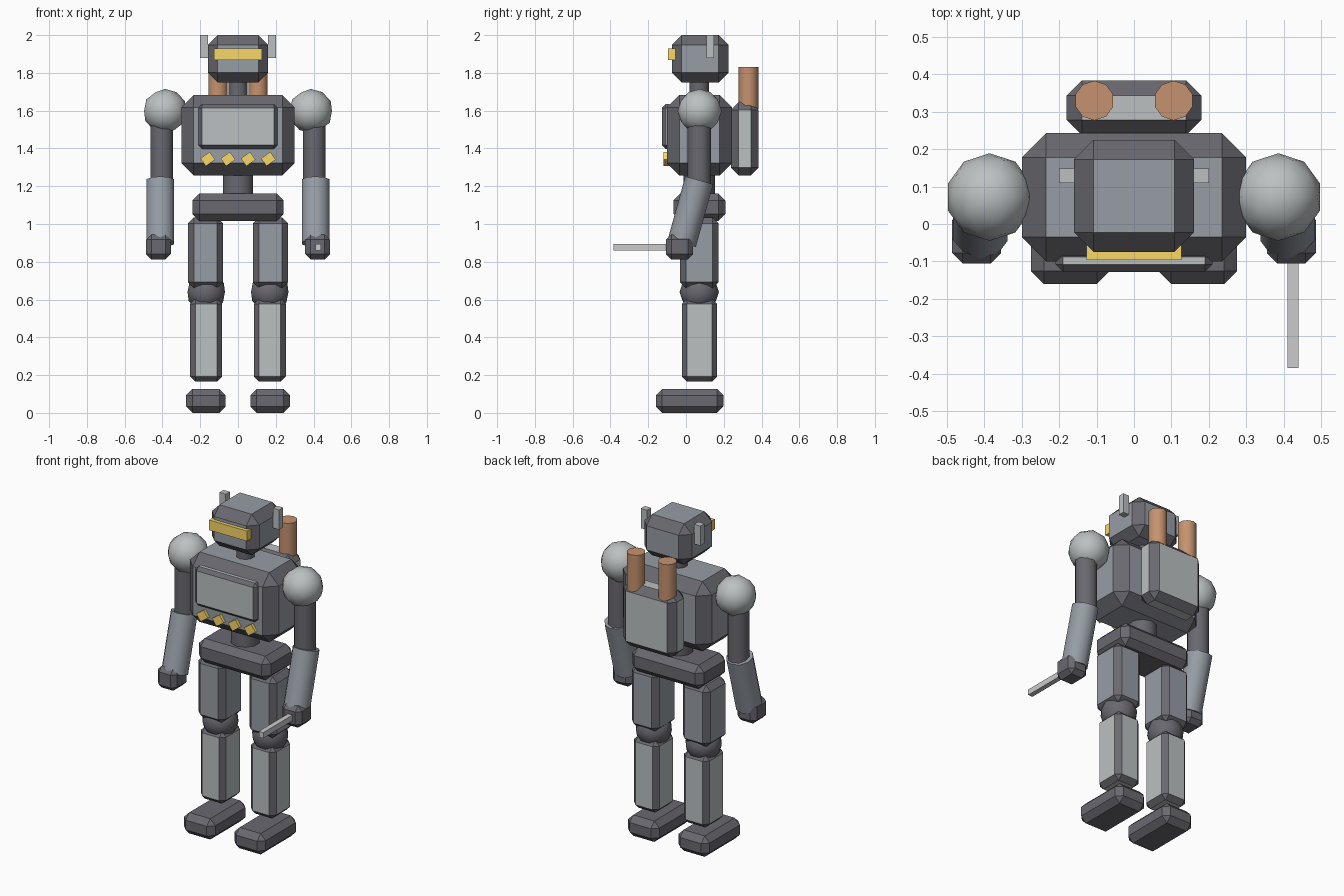
import bpy, math

if "Cube" in bpy.data.objects:
    bpy.data.objects.remove(bpy.data.objects["Cube"])

def material(name, rgb):
    m = bpy.data.materials.new(name)
    m.diffuse_color = (*rgb, 1)
    m.use_nodes = True
    m.node_tree.nodes["Principled BSDF"].inputs["Base Color"].default_value = m.diffuse_color
    return m

YELLOW = material("yellow", (0.95, 0.68, 0.14))
COPPER = material("copper", (0.56, 0.29, 0.16))
DARK = material("dark_metal", (0.14, 0.138, 0.16))
BLUE = material("blue_grey", (0.31, 0.34, 0.38))
LIGHT = material("light_grey", (0.50, 0.53, 0.535))
PALE = material("pale_steel", (0.76, 0.76, 0.78))

def finish(name, mat, smooth=True):
    ob = bpy.context.object
    ob.name = ob.data.name = name
    ob.data.materials.append(mat)
    if smooth:
        bpy.ops.object.shade_smooth_by_angle(angle=math.radians(40))
    return ob

def box(name, x, y, z, mat, chamfer=0, rot=(0, 0, 0)):
    """Box from (min, max) extents on each axis, with dark chamfered edges."""
    ext = (x, y, z)
    bpy.ops.mesh.primitive_cube_add(size=1, location=[(a + b) / 2 for a, b in ext])
    ob = bpy.context.object
    ob.scale = [b - a for a, b in ext]
    bpy.ops.object.transform_apply(location=False, rotation=False, scale=True)
    ob.rotation_euler = rot
    finish(name, mat, smooth=False)
    if chamfer:
        ob.data.materials.append(DARK)
        bev = ob.modifiers.new("chamfer", 'BEVEL')
        bev.width, bev.segments, bev.limit_method = chamfer, 1, 'NONE'
        bev.material = 1
        bpy.ops.object.modifier_apply(modifier="chamfer")
    return ob

def rod(name, loc, r, length, mat, tilt=0, sides=10):
    bpy.ops.mesh.primitive_cylinder_add(vertices=sides, radius=r, depth=length,
                                        location=loc, rotation=(tilt, 0, 0))
    return finish(name, mat)

def ball(name, loc, r, mat):
    bpy.ops.mesh.primitive_ico_sphere_add(subdivisions=2, radius=r, location=loc)
    return finish(name, mat)

def span(c, half):
    return (c - half, c + half)

# Head and neck
box("head", (-0.16, 0.16), (-0.075, 0.225), (1.75, 2.0), BLUE, 0.052)
box("visor", (-0.127, 0.127), (-0.096, -0.04), (1.868, 1.93), YELLOW)
rod("neck", (0, 0.07, 1.69), 0.052, 0.22, DARK)

# Torso, chest panel and pelvis
box("torso", (-0.30, 0.30), (-0.10, 0.243), (1.257, 1.683), BLUE, 0.065)
box("chest_panel", (-0.21, 0.21), (-0.128, -0.068), (1.397, 1.635), LIGHT, 0.02)
for i in range(4):
    x = -0.16 + i * 0.107
    box("chest_light", span(x, 0.03), (-0.118, -0.08), span(1.344, 0.025),
        YELLOW, rot=(0, math.radians(-35), 0))
rod("waist", (0, 0.07, 1.21), 0.083, 0.2, DARK)
box("pelvis", (-0.242, 0.242), (-0.066, 0.208), (1.017, 1.162), DARK, 0.037)

# Backpack
box("backpack", (-0.18, 0.18), (0.237, 0.384), (1.257, 1.645), LIGHT, 0.041)

for side, s in (("left", -1), ("right", 1)):
    box(side + "_antenna", span(s * 0.18, 0.021), (0.109, 0.148), (1.88, 2.0), LIGHT)
    rod(side + "_exhaust", (s * 0.106, 0.33, 1.72), 0.053, 0.225, COPPER)

    # Arms
    ball(side + "_shoulder", (s * 0.386, 0.072, 1.598), 0.117, LIGHT)
    rod(side + "_upper_arm", (s * 0.404, 0.07, 1.40), 0.063, 0.40, DARK)
    rod(side + "_forearm", (s * 0.411, 0.024, 1.065), 0.077, 0.345, BLUE,
        tilt=math.radians(-15.5))
    box(side + "_hand", span(s * 0.421, 0.065), (-0.105, 0.038), (0.813, 0.945), DARK, 0.027)

    # Legs
    box(side + "_thigh", span(s * 0.172, 0.093), (-0.033, 0.173), (0.66, 1.035), BLUE, 0.032)
    ball(side + "_knee", (s * 0.168, 0.07, 0.64), 0.104, DARK)
    box(side + "_shin", span(s * 0.169, 0.085), (-0.022, 0.165), (0.165, 0.605), LIGHT, 0.028)
    box(side + "_foot", span(s * 0.17, 0.105), (-0.16, 0.198), (0.0, 0.127), DARK, 0.034)

# Bar held in one hand
box("hand_bar", span(0.425, 0.015), (-0.385, -0.05), (0.86, 0.895), PALE)
